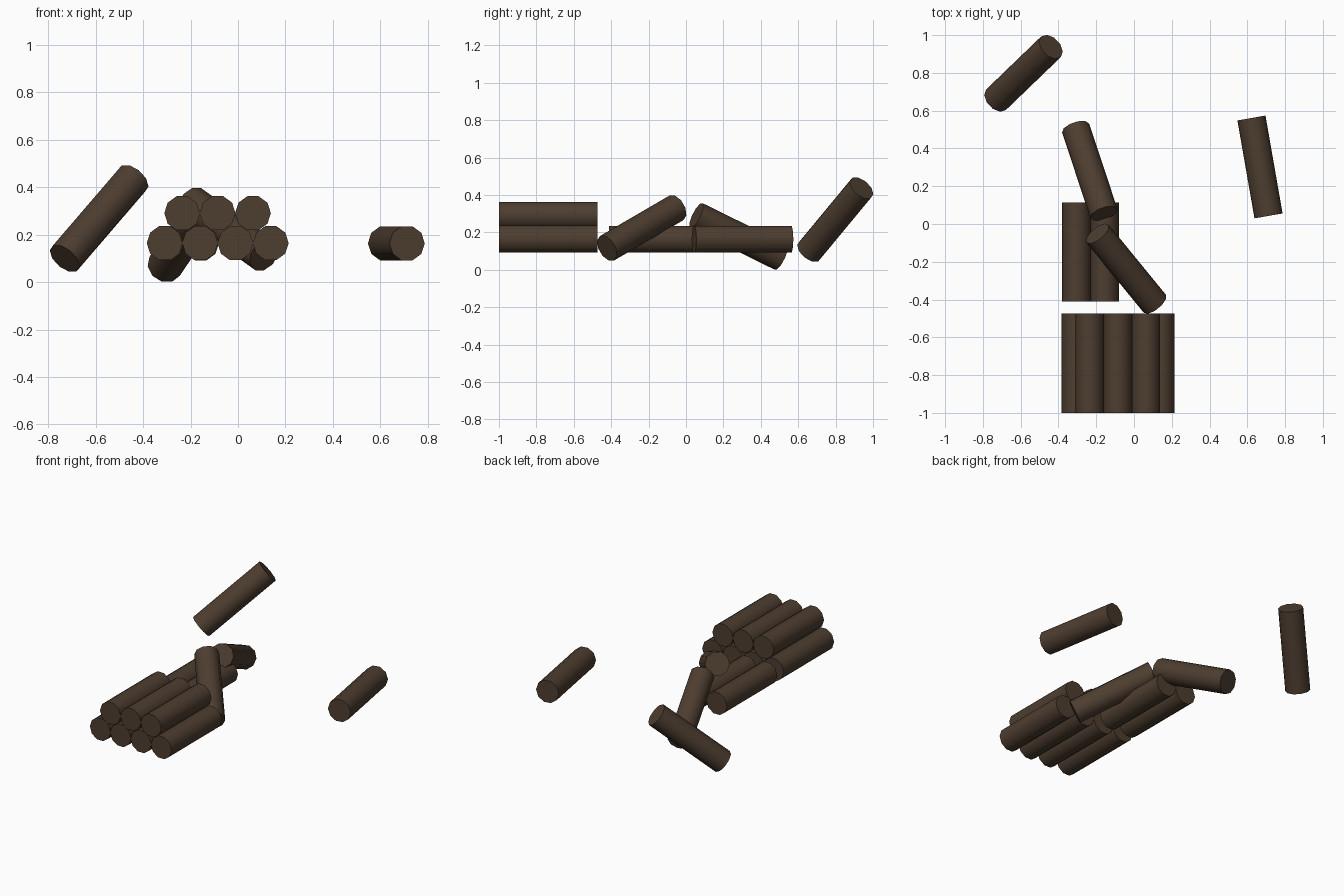
import bpy, math
from mathutils import Vector, Matrix

if "Cube" in bpy.data.objects:
    bpy.data.objects.remove(bpy.data.objects["Cube"])

RADIUS, LENGTH = 0.0755, 0.526

bark = bpy.data.materials.new("dark_brown_wood")
bark.diffuse_color = (0.075, 0.047, 0.029, 1)
bark.use_nodes = True
bark.node_tree.nodes["Principled BSDF"].inputs["Base Color"].default_value = bark.diffuse_color


def log(name, centre, direction=(0, 1, 0)):
    """Ten-sided log along a direction, with a corner pointing sideways."""
    bpy.ops.mesh.primitive_cylinder_add(vertices=10, radius=RADIUS, depth=LENGTH)
    ob = bpy.context.object
    ob.name = name
    # roll so that corners lie on the local x axis
    ob.data.transform(Matrix.Rotation(math.pi / 2, 4, 'Z'))
    axis = Vector(direction).normalized()
    side = axis.cross(Vector((0, 0, 1))).normalized()
    up = axis.cross(side)
    rot = Matrix((side, up, axis)).transposed().to_4x4()
    ob.matrix_world = Matrix.Translation(centre) @ rot
    ob.data.materials.append(bark)
    bpy.ops.object.shade_smooth_by_angle(angle=math.radians(40))
    return ob


def log_between(name, a, b):
    a, b = Vector(a), Vector(b)
    return log(name, (a + b) / 2, b - a)


# front stack: four logs below, three above
for i in range(4):
    log(f"front_stack_lower_{i + 1}", (-0.309 + 0.149 * i, -0.737, 0.164))
for i in range(3):
    log(f"front_stack_upper_{i + 1}", (-0.235 + 0.149 * i, -0.737, 0.290))

# rear pair lying behind the stack
for i in range(2):
    log(f"rear_log_{i + 1}", (-0.305 + 0.149 * i, -0.148, 0.163))

# logs leaning on the pile
log_between("leaning_log_back", (-0.308, 0.505, 0.068), (-0.160, 0.058, 0.288))
log_between("leaning_log_side", (0.106, -0.417, 0.118), (-0.189, -0.056, 0.328))

# loose logs
log("tilted_loose_log", (-0.585, 0.798, 0.268), (0.55, 0.53, 0.64))
log("flat_loose_log", (0.667, 0.302, 0.163), (-0.172, 0.985, 0))
